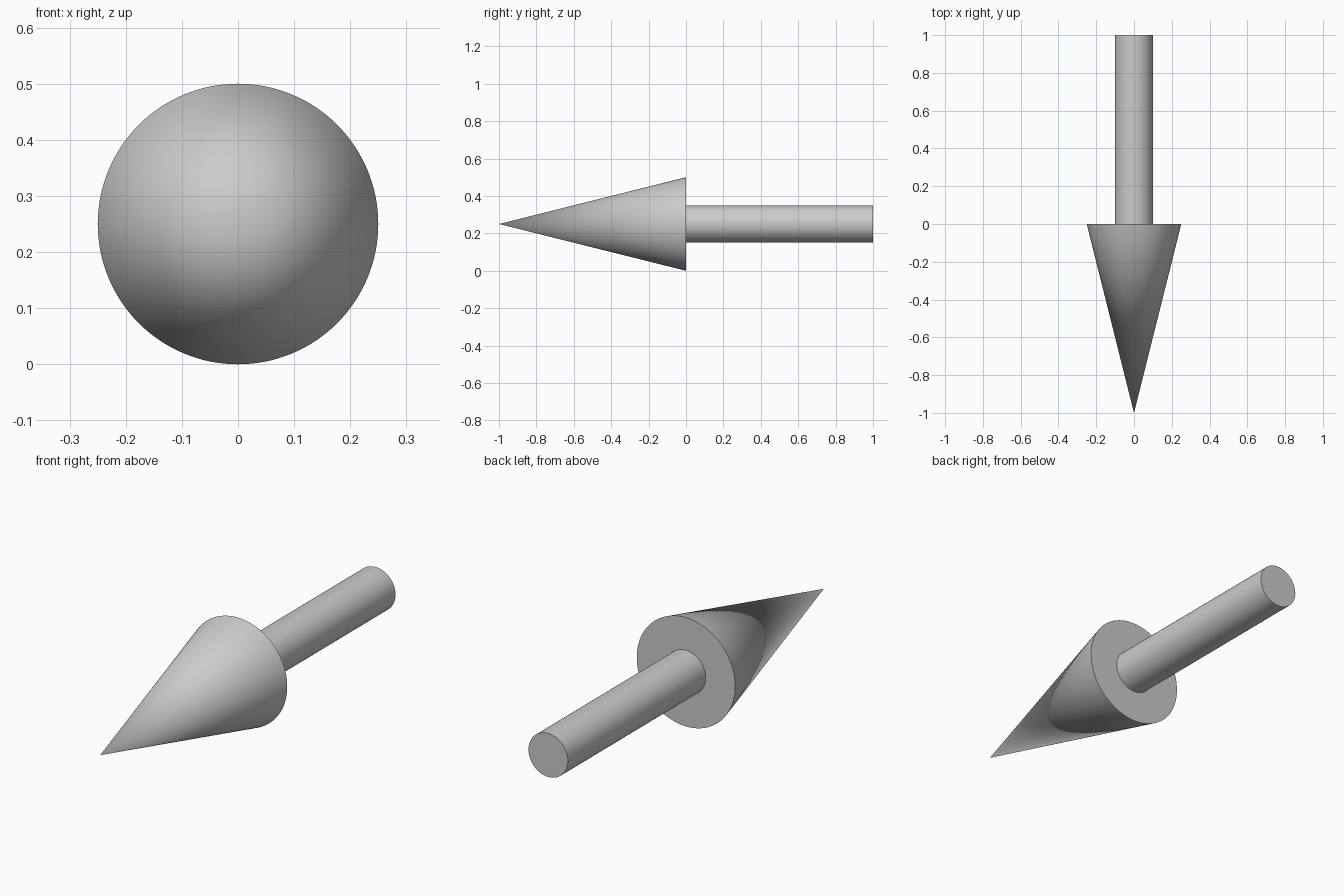
import bpy
from math import radians

if "Cube" in bpy.data.objects:
    bpy.data.objects.remove(bpy.data.objects["Cube"])

AXIS_Z = 0.25
SIDES = 128


def finish(name):
    obj = bpy.context.object
    obj.name = name
    bpy.ops.object.shade_smooth_by_angle(angle=radians(30))
    return obj


# Pointed head: tip towards the front (-y), flat base at y = 0
bpy.ops.mesh.primitive_cone_add(
    vertices=SIDES, radius1=0.25, radius2=0, depth=1,
    location=(0, -0.5, AXIS_Z), rotation=(radians(90), 0, 0))
finish("arrow_head")

# Straight round shaft behind the head
bpy.ops.mesh.primitive_cylinder_add(
    vertices=SIDES, radius=0.1, depth=1,
    location=(0, 0.5, AXIS_Z), rotation=(radians(90), 0, 0))
finish("arrow_shaft")
